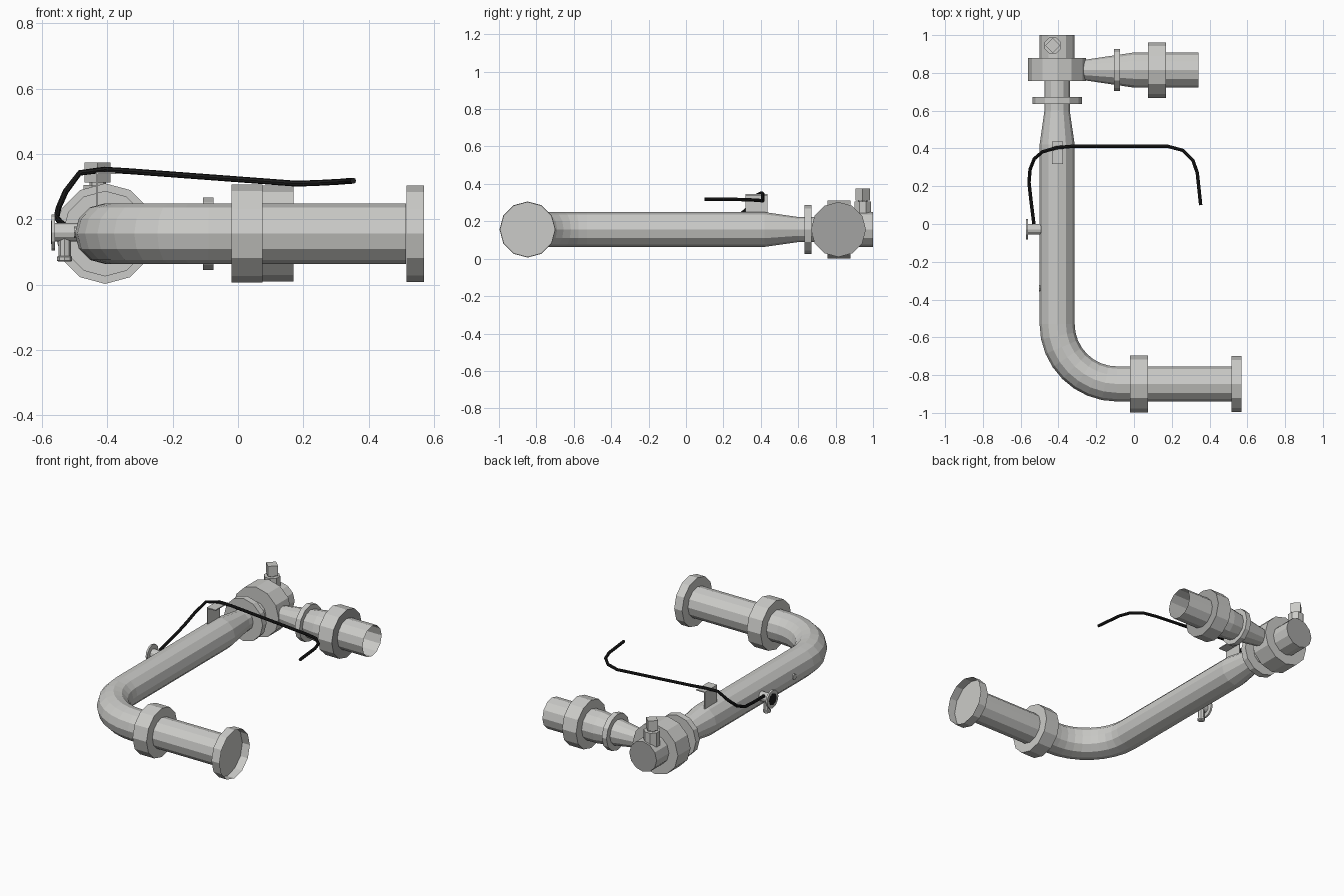
import bpy, bmesh, math
from mathutils import Vector, Matrix

if "Cube" in bpy.data.objects:
    bpy.data.objects.remove(bpy.data.objects["Cube"])


def material(name, col):
    m = bpy.data.materials.new(name)
    m.diffuse_color = (*col, 1)
    m.use_nodes = True
    m.node_tree.nodes["Principled BSDF"].inputs["Base Color"].default_value = m.diffuse_color
    return m


GREY = material("pipe grey", (0.60, 0.60, 0.58))
DARK_GREY = material("cap grey", (0.37, 0.37, 0.36))
BLACK = material("cable black", (0.012, 0.012, 0.012))
Z = 0.156          # height of the pipe axis
MX = -0.407        # x of the main pipe
LY = -0.847        # y of the lower run
BY = 0.815         # y of the branch
R = 0.093          # pipe radius


def finish(name, bm, mat):
    me = bpy.data.meshes.new(name)
    bm.to_mesh(me)
    bm.free()
    me.materials.append(mat)
    ob = bpy.data.objects.new(name, me)
    bpy.context.collection.objects.link(ob)
    return ob


def skin(name, rings, mat, start, end):
    """Join rings of points into a flat-faced tube, with optional end caps."""
    bm = bmesh.new()
    vs = [[bm.verts.new(p) for p in ring] for ring in rings]
    n = len(vs[0])
    for a, b in zip(vs, vs[1:]):
        for i in range(n):
            j = (i + 1) % n
            bm.faces.new((a[i], a[j], b[j], b[i]))
    if start:
        bm.faces.new(vs[0][::-1])
    if end:
        bm.faces.new(vs[-1])
    return finish(name, bm, mat)


def lathe(name, axis, at, profile, mat=GREY, start=True, end=True, n=12, turn=0):
    """Turned part: profile is (position along axis, radius); at gives the axis line."""
    u, v, w = {'x': ((0, 1, 0), (0, 0, 1), (1, 0, 0)),
               'y': ((0, 0, 1), (1, 0, 0), (0, 1, 0)),
               'z': ((1, 0, 0), (0, 1, 0), (0, 0, 1))}[axis]
    u, v, w, at = Vector(u), Vector(v), Vector(w), Vector(at)
    ang = [turn + 2 * math.pi * i / n for i in range(n)]
    rings = [[at + w * t + (u * math.cos(a) + v * math.sin(a)) * r for a in ang]
             for t, r in profile]
    return skin(name, rings, mat, start, end)


def sweep(name, path, r, mat, n=12, start=True, end=True):
    """Tube along a path, keeping the section level."""
    pts = [Vector(p) for p in path]
    rings = []
    for i, p in enumerate(pts):
        d = (pts[min(i + 1, len(pts) - 1)] - pts[max(i - 1, 0)]).normalized()
        side = d.cross(Vector((0, 0, 1))).normalized()
        up = side.cross(d)
        rings.append([p + (up * math.cos(2 * math.pi * k / n)
                           - side * math.sin(2 * math.pi * k / n)) * -r for k in range(n)])
    ob = skin(name, rings, mat, start, end)
    bm = bmesh.new()
    bm.from_mesh(ob.data)
    bmesh.ops.recalc_face_normals(bm, faces=bm.faces)
    bm.to_mesh(ob.data)
    bm.free()
    return ob


def box(name, lo, hi, mat=GREY):
    bm = bmesh.new()
    lo, hi = Vector(lo), Vector(hi)
    bmesh.ops.create_cube(bm, size=1, matrix=Matrix.Translation((lo + hi) / 2)
                          @ Matrix.Diagonal((*(hi - lo), 1)))
    return finish(name, bm, mat)


# Main pipe with elbow, running from the back to the lower run
bend = 0.317
elbow = [(MX + bend - bend * math.cos(a), LY + bend - bend * math.sin(a), Z)
         for a in [math.pi / 2 * i / 8 for i in range(9)]]
sweep("main_pipe_with_elbow", [(MX, 0.42, Z)] + elbow + [(0.515, LY, Z)], R, GREY)
lathe("main_reducer", 'y', (MX, 0, Z),
      [(0.42, R), (0.60, 0.067), (0.77, 0.067)], start=False, end=False)
lathe("main_thin_flange", 'y', (MX, 0, Z), [(0.634, 0.131), (0.672, 0.131)])
lathe("main_collar", 'y', (MX, 0, Z), [(0.757, 0.154), (0.88, 0.154)])
lathe("end_pipe", 'y', (MX, 0, Z), [(0.87, R), (0.999, R)], start=False, end=False)
lathe("end_pipe_cap", 'y', (MX, 0, Z), [(0.999, R), (1.0, R)], DARK_GREY)

# Lower run flanges; the outer one is an open cup
lathe("lower_flange", 'x', (0, LY, Z), [(-0.02, 0.15), (0.075, 0.15)])
lathe("outlet_flange", 'x', (0, LY, Z), [(0.516, 0.148), (0.57, 0.148)], end=False)
lathe("outlet_plate", 'x', (0, LY, Z), [(0.516, 0.147), (0.52, 0.147)])

# Branch with reducer, flanges and an open end
lathe("branch_reducer", 'x', (0, BY, Z),
      [(-0.30, 0.05), (-0.27, 0.053), (0.0, R), (0.08, R)], start=False, end=False)
lathe("branch_thin_flange", 'x', (0, BY, Z), [(-0.107, 0.111), (-0.075, 0.111)])
lathe("branch_flange", 'x', (0, BY, Z), [(0.075, 0.147), (0.168, 0.147)], end=False)
lathe("branch_flange_face", 'x', (0, BY, Z), [(0.168, 0.147), (0.17, 0.147)], DARK_GREY)
lathe("branch_open_pipe", 'x', (0, BY, Z), [(0.17, R), (0.342, R)], start=False, end=False)

# Fitting standing on the end pipe
fx, fy = -0.43, 0.945
lathe("top_fitting_base", 'z', (fx, fy, 0), [(0.21, 0.047), (0.305, 0.047)], n=8, turn=math.pi / 8)
lathe("top_fitting_neck", 'z', (fx, fy, 0), [(0.29, 0.025), (0.325, 0.025)], n=8)
lathe("top_fitting_plug", 'z', (fx, fy, 0), [(0.312, 0.04), (0.374, 0.04)], n=4)

# Small drain valve on the left of the main pipe
lathe("valve_stem", 'x', (0, -0.028, 0.16), [(-0.562, 0.028), (-0.48, 0.028)])
lathe("valve_disc", 'x', (0, -0.028, 0.16), [(-0.571, 0.055), (-0.56, 0.055)])
lathe("valve_disc_centre", 'x', (0, -0.028, 0.16), [(-0.573, 0.036), (-0.566, 0.036)], BLACK, n=8)
lathe("valve_outlet", 'z', (-0.531, -0.028, 0),
      [(0.07, 0.018), (0.073, 0.023), (0.085, 0.023), (0.088, 0.019), (0.15, 0.019)], n=8)
lathe("pipe_plug", 'x', (0, -0.34, 0.16), [(MX - 0.096, 0.018), (MX - 0.08, 0.018)], n=8)

# Folded bracket carrying the cable
box("bracket_plate", (-0.435, 0.318, 0.22), (-0.429, 0.436, 0.345))
box("bracket_flap", (-0.429, 0.318, 0.339), (-0.375, 0.436, 0.345))

# Cable from the valve, over the bracket and out to the front
sweep("cable", [(-0.53, 0.0, 0.18), (-0.545, 0.12, 0.192), (-0.556, 0.22, 0.205),
                (-0.55, 0.29, 0.235), (-0.528, 0.345, 0.285), (-0.485, 0.382, 0.342),
                (-0.41, 0.404, 0.352), (-0.33, 0.411, 0.347), (0.18, 0.411, 0.309),
                (0.258, 0.39, 0.312), (0.313, 0.335, 0.315), (0.335, 0.27, 0.317),
                (0.353, 0.10, 0.318)], 0.009, BLACK, n=8)
